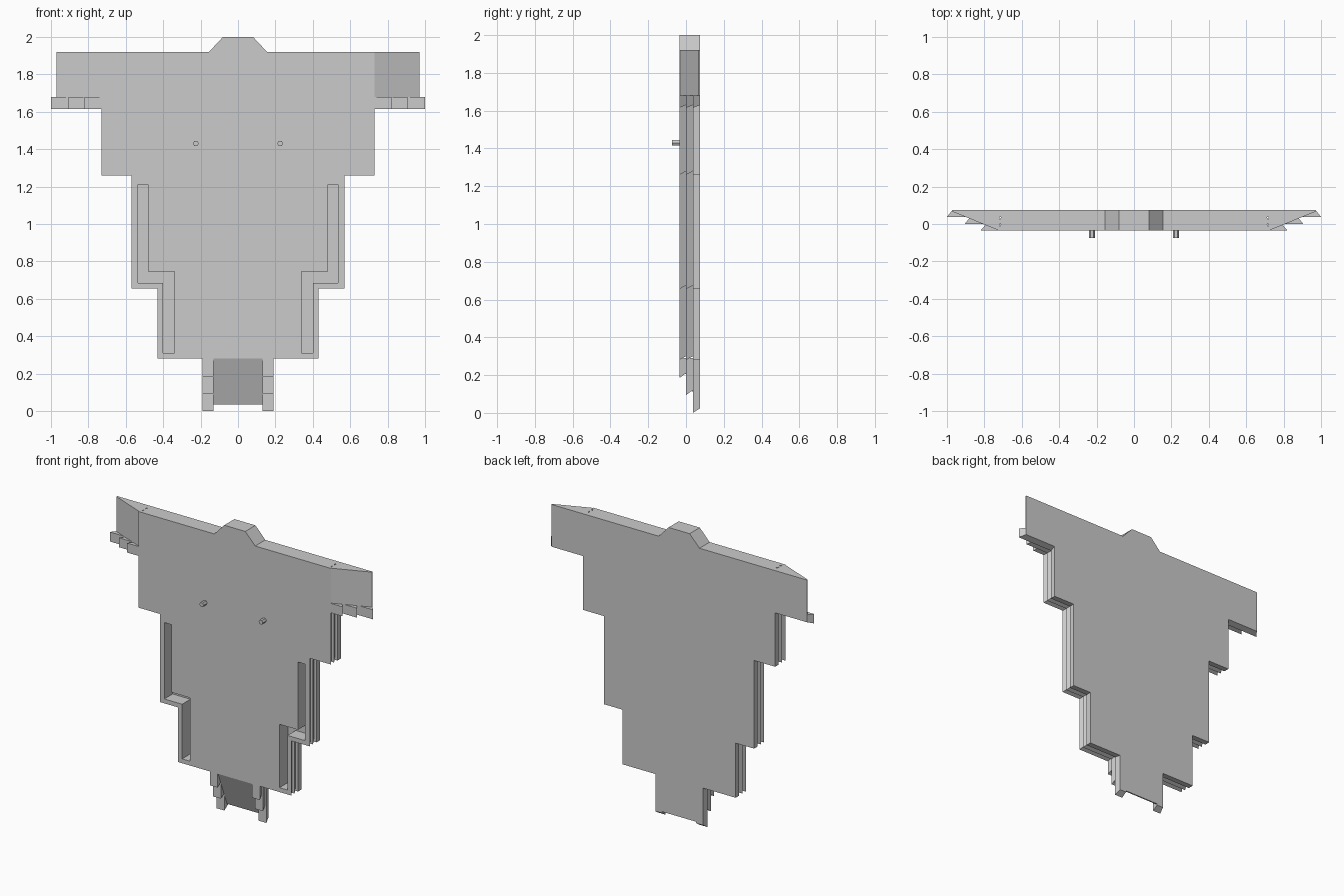
import bpy, bmesh, math
from mathutils import Matrix

if "Cube" in bpy.data.objects:
    bpy.data.objects.remove(bpy.data.objects["Cube"])

FRONT, BACK = -0.035, 0.075
# front depth, rear depth and rear undercut of the three layers
LAYERS = [(FRONT, 0.0, 0.02), (0.0, 0.037, 0.02), (0.037, BACK, 0.0)]


def loft(name, rings):
    """Solid skinned through matching closed rings of 3D points."""
    bm = bmesh.new()
    vs = [[bm.verts.new(p) for p in r] for r in rings]
    n = len(rings[0])
    for a, b in zip(vs, vs[1:]):
        for i in range(n):
            j = (i + 1) % n
            bm.faces.new((a[i], a[j], b[j], b[i]))
    bm.faces.new(vs[0])
    bm.faces.new(vs[-1][::-1])
    bmesh.ops.remove_doubles(bm, verts=bm.verts, dist=1e-5)
    bmesh.ops.recalc_face_normals(bm, faces=bm.faces)
    me = bpy.data.meshes.new(name)
    bm.to_mesh(me)
    bm.free()
    ob = bpy.data.objects.new(name, me)
    bpy.context.collection.objects.link(ob)
    return ob


def mirrored(ob):
    m = ob.modifiers.new("mirror", 'MIRROR')
    m.use_axis = (True, False, False)
    m.use_mirror_merge = False
    return ob


def box_ring(x0, x1, z0, z1, y):
    return [(x0, y, z0), (x1, y, z0), (x1, y, z1), (x0, y, z1)]


# Stepped main plate with undercut edge grooves
def outline(y, d):
    half = [(0.08, 2.0), (0.155, 1.92), (0.73 - d, 1.92), (0.73 - d, 1.26 + d),
            (0.57 - d, 1.26 + d), (0.57 - d, 0.655 + d), (0.43 - d, 0.655 + d),
            (0.43 - d, 0.28 + d)]
    pts = half + [(-x, z) for x, z in reversed(half)]
    return [(x, y, z) for x, z in pts]


rings = []
for y0, y1, cut in LAYERS:
    rings += [outline(y0, 0), outline(y1, cut)]
# equal neighbouring rings at the same depth form the groove ledges
plate = loft("stepped_plate", rings)

# Stepped channel behind the front lip, cut on both sides
channel = [(0.48, 1.21), (0.535, 1.21), (0.535, 0.685), (0.40, 0.685),
           (0.40, 0.31), (0.34, 0.31), (0.34, 0.745), (0.48, 0.745)]
for s in (-1, 1):
    cutter = loft("channel_cutter", [[(s * x, y, z) for x, z in channel]
                                     for y in (FRONT - 0.05, 0.055)])
    cutter.hide_render = True
    cutter.hide_set(True)
    cutter.display_type = 'WIRE'
    b = plate.modifiers.new("channel", 'BOOLEAN')
    b.operation, b.solver, b.object = 'DIFFERENCE', 'EXACT', cutter

# Sloping wings at the upper sides
wing = [(0.72, FRONT), (0.97, 0.066), (0.97, BACK), (0.72, BACK)]
mirrored(loft("sloped_wing", [[(x, y, z) for x, y in wing] for z in (1.68, 1.92)]))

# Stepped rail under each wing
for (y0, y1, cut), x1 in zip(LAYERS, (0.82, 0.905, 1.0)):
    cut = 0.03
    mirrored(loft("wing_rail_step", [box_ring(0.72, x1, 1.615, 1.68, y0),
                                     box_ring(0.72, x1 - cut, 1.63, 1.68, y1)]))

# Sloping tail at the bottom
tail = [(FRONT, 0.29), (0.066, 0.035), (BACK, 0.035), (BACK, 0.29)]
loft("sloped_tail", [[(x, y, z) for y, z in tail] for x in (-0.13, 0.13)])

# Stepped rail on each side of the tail
for (y0, y1, cut), z0 in zip(LAYERS, (0.185, 0.095, 0.0)):
    cut = 0.025
    mirrored(loft("tail_rail_step", [box_ring(0.13, 0.19, z0, 0.29, y0),
                                     box_ring(0.13, 0.18, z0 + cut, 0.29, y1)]))

# Two small pegs on the front
ring = [(0.225 + 0.016 * math.cos(math.pi / 3 * i), 1.43 + 0.016 * math.sin(math.pi / 3 * i))
        for i in range(6)]
mirrored(loft("front_peg", [[(x, y, z) for x, z in ring] for y in (-0.075, FRONT + 0.005)]))
